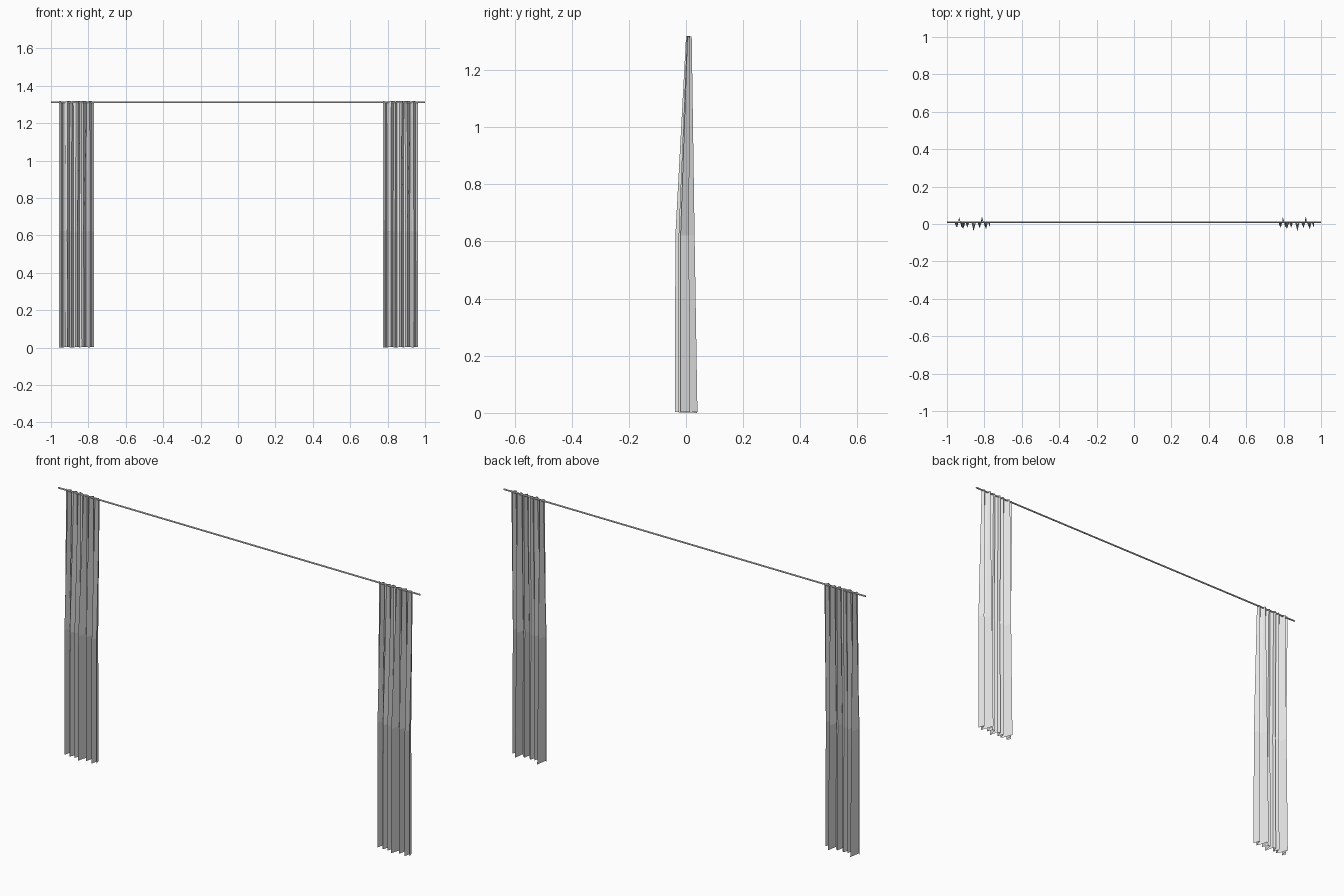
import bpy
import random
from mathutils import Matrix

cube = bpy.data.objects.get("Cube")
if cube:
    bpy.data.objects.remove(cube, do_unlink=True)

random.seed(4)


def make_material(name, color):
    mat = bpy.data.materials.new(name)
    mat.use_nodes = True
    mat.diffuse_color = color
    mat.node_tree.nodes["Principled BSDF"].inputs["Base Color"].default_value = color
    return mat


fabric = make_material("pale grey", (0.8, 0.8, 0.8, 1))

# Pleat depths across one curtain at the hem, evenly spaced along its width
PLEATS = [0, -0.02, 0.038, -0.012, -0.025, 0.014, -0.02, 0.014, 0.006, -0.039,
          0.014, 0.008, -0.022, 0.04, 0, -0.027, 0.014, -0.02]
WIDTH = 0.188
STEP = WIDTH / (len(PLEATS) - 1)


def row(z, front, back, center, jitter):
    """One horizontal line of pleat corners; front and back scale the folds."""
    points = []
    for i, depth in enumerate(PLEATS):
        inner = 0 < i < len(PLEATS) - 1
        shift = random.uniform(-jitter, jitter) if inner else 0
        y = center + depth * (back if depth > 0 else front)
        points.append((i * STEP + shift, y, z + random.uniform(0, 0.004)))
    return points


# Curtain cloth: loose folds at the hem, gathered tightly at the rod
rows = [row(0, 1, 1, 0, 0), row(0.62, 0.95, 0.75, 0, 0.001),
        row(1.316, 0.25, 0.25, 0.01, 0.003)]
verts = [p for r in rows for p in r]
n = len(PLEATS)
faces = [(k * n + i, k * n + i + 1, (k + 1) * n + i + 1, (k + 1) * n + i)
         for k in range(len(rows) - 1) for i in range(n - 1)]
cloth = bpy.data.meshes.new("curtain_cloth")
cloth.from_pydata(verts, [], faces)
cloth.materials.append(fabric)

# Matching curtains at both ends of the rod
for name, start in (("right_curtain", -0.957), ("left_curtain", 0.774)):
    curtain = bpy.data.objects.new(name, cloth)
    curtain.matrix_world = Matrix.Translation((start, 0, 0))
    bpy.context.collection.objects.link(curtain)

# Curtain rod
bpy.ops.mesh.primitive_cylinder_add(vertices=8, radius=0.004, depth=2,
                                    location=(0, 0.01, 1.311),
                                    rotation=(0, 1.5708, 0))
rod = bpy.context.object
rod.name = "curtain_rod"
rod.data.materials.append(fabric)
